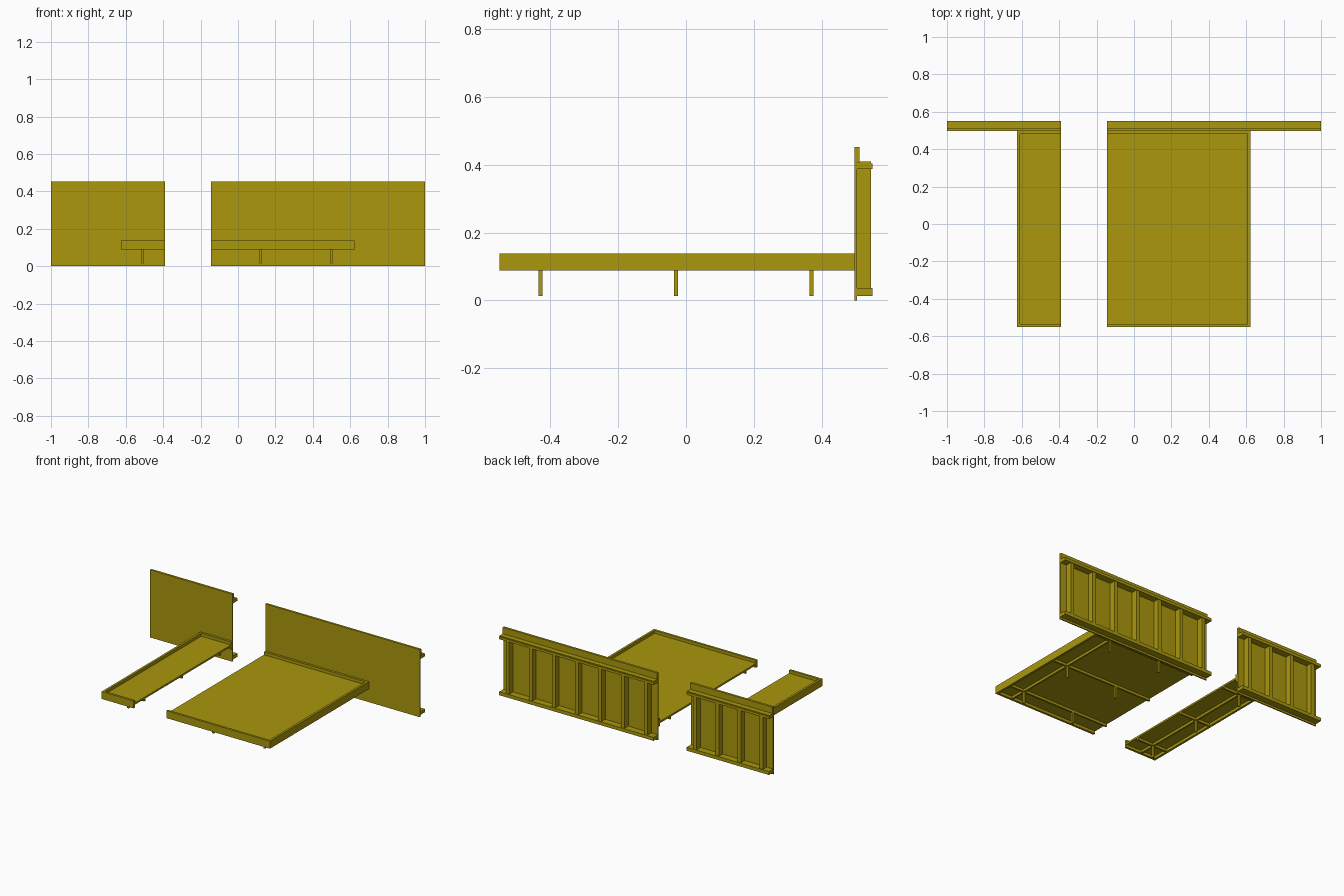
import bpy
import bmesh

if "Cube" in bpy.data.objects:
    bpy.data.objects.remove(bpy.data.objects["Cube"])

mat = bpy.data.materials.new("olive_yellow")
mat.diffuse_color = (0.40, 0.31, 0.004, 1.0)
mat.use_nodes = True
mat.node_tree.nodes["Principled BSDF"].inputs["Base Color"].default_value = mat.diffuse_color


def boxes(name, specs):
    """One object made of boxes given as (x0, x1, y0, y1, z0, z1)."""
    bm = bmesh.new()
    for x0, x1, y0, y1, z0, z1 in specs:
        verts = bmesh.ops.create_cube(bm, size=1)["verts"]
        for v in verts:
            v.co.x = x1 if v.co.x > 0 else x0
            v.co.y = y1 if v.co.y > 0 else y0
            v.co.z = z1 if v.co.z > 0 else z0
    mesh = bpy.data.meshes.new(name)
    bm.to_mesh(mesh)
    bm.free()
    mesh.materials.append(mat)
    obj = bpy.data.objects.new(name, mesh)
    bpy.context.collection.objects.link(obj)
    return obj


def headboard(side, x0, x1, studs):
    # Thin panel with a thicker strip along its top edge
    boxes(side + "_headboard_panel", [(x0, x1, 0.497, 0.505, 0, 0.453)])
    boxes(side + "_headboard_top_strip", [(x0, x1, 0.505, 0.512, 0.405, 0.453)])
    # Horizontal rails on the back
    boxes(side + "_headboard_rails", [
        (x0, x1, 0.505, 0.55, 0.013, 0.036),
        (x0, x1, 0.505, 0.55, 0.388, 0.404),
        (x0, x1, 0.512, 0.546, 0.404, 0.41)])
    # Evenly spaced upright studs between the rails
    a, b, w = x0 + 0.06, x1 - 0.06, 0.012
    xs = [a + (b - a) * i / (studs - 1) for i in range(studs)]
    boxes(side + "_headboard_studs",
          [(x - w, x + w, 0.505, 0.546, 0.036, 0.388) for x in xs])


def platform(side, x0, x1, outer, beams):
    """Shallow tray, open on the side facing the gap; outer is +1 or -1."""
    y0, y1, z0, z1, t = -0.55, 0.497, 0.088, 0.138, 0.015
    side_x = (x1 - t, x1) if outer > 0 else (x0, x0 + t)
    in0, in1 = (x0, x1 - t) if outer > 0 else (x0 + t, x1)
    # Rim boards
    boxes(side + "_bed_rim", [
        (*side_x, y0, y1, z0, z1),
        (in0, in1, y0, y0 + t, z0, z1),
        (in0, in1, y1 - t, y1, z0, z1)])
    # Deck board
    boxes(side + "_bed_deck", [(in0, in1, y0 + t, y1 - t, 0.106, 0.118)])
    # Support bars under the deck
    rows, w = (-0.43, -0.03, 0.37), 0.006
    bars = [(in0, in1, y - w, y + w, 0.09, 0.106) for y in rows]
    bars += [(x - w, x + w, y0 + t, y1 - t, 0.09, 0.106) for x in beams[-1:]]
    boxes(side + "_bed_bars", bars)
    # Slim legs where bars cross
    boxes(side + "_bed_legs", [(x - w, x + w, y - w, y + w, 0.013, 0.09)
                               for x in beams for y in rows])


headboard("left", -1.0, -0.39, 4)
headboard("right", -0.145, 1.0, 7)
platform("left", -0.625, -0.39, -1, (-0.51,))
platform("right", -0.145, 0.622, 1, (0.12, 0.5))
